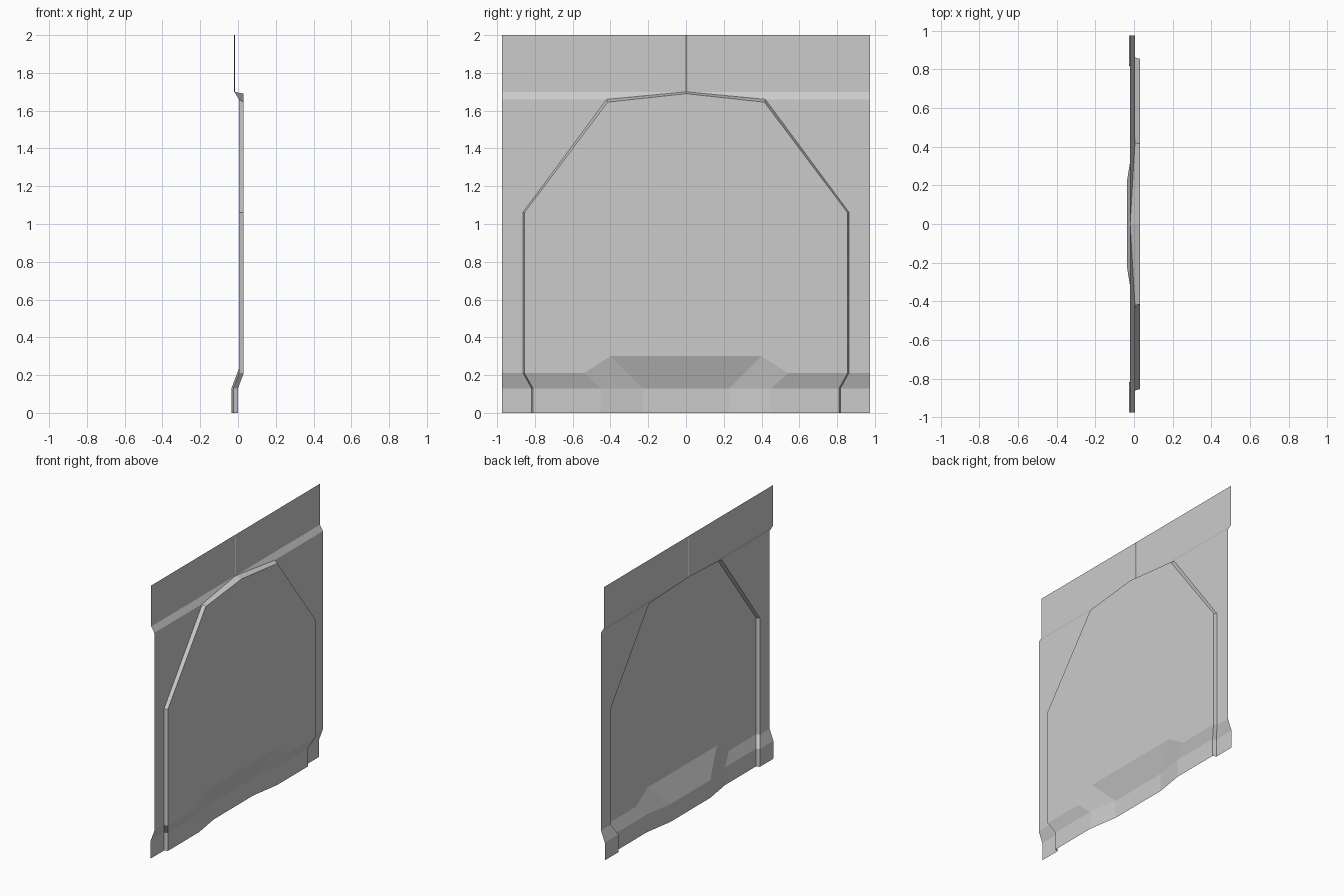
import bpy
import bmesh
from mathutils import Vector

if "Cube" in bpy.data.objects:
    bpy.data.objects.remove(bpy.data.objects["Cube"], do_unlink=True)

grey = bpy.data.materials.new("light_grey")
grey.use_nodes = True
COLOUR = (0.6, 0.6, 0.6, 1)
grey.diffuse_color = COLOUR
grey.node_tree.nodes["Principled BSDF"].inputs["Base Color"].default_value = COLOUR

# Depths of the pressed levels
RAISED, FRAME, FLAP = 0.03, 0.005, -0.02
FOOT, FRAME_FOOT, DENT = 0.0, -0.025, -0.035
HALF, KNEE, ANKLE = 0.975, 0.21, 0.13


def at(x, *points):
    """Lift (y, z) points to depth x."""
    return [Vector((x, y, z)) for y, z in points]


def sheet(name, faces):
    """One half of a folded sheet, mirrored across the centre line."""
    bm = bmesh.new()
    for corners in faces:
        face = bm.faces.new([bm.verts.new(c) for c in corners])
        face.normal_update()
        if face.normal.x < 0:
            face.normal_flip()
    bmesh.ops.remove_doubles(bm, verts=bm.verts, dist=0.0005)
    mesh = bpy.data.meshes.new(name)
    bm.to_mesh(mesh)
    bm.free()
    mesh.materials.append(grey)
    obj = bpy.data.objects.new(name, mesh)
    bpy.context.collection.objects.link(obj)
    mirror = obj.modifiers.new("mirror", "MIRROR")
    mirror.use_axis = (False, True, False)
    return obj


def strip(a, b):
    """Quads joining two paths of equal length."""
    return [[a[i], a[i + 1], b[i + 1], b[i]] for i in range(len(a) - 1)]


# Outline of the raised panel, and the line where its rim meets the frame
inner = (at(RAISED, (0, 1.69), (0.415, 1.645), (0.855, 1.06), (0.855, KNEE))
         + at(FOOT, (0.81, ANKLE), (0.81, 0)))
outer = (at(FLAP, (0, 1.70))
         + at(FRAME, (0.42, 1.66), (0.862, 1.063), (0.862, KNEE))
         + at(FRAME_FOOT, (0.818, ANKLE), (0.818, 0)))
side = (at(FRAME, (HALF, 1.66), (HALF, 1.063), (HALF, KNEE))
        + at(FRAME_FOOT, (HALF, ANKLE), (HALF, 0)))

# Raised panel with its kicked-in foot and central dent
dent_top = at(RAISED, (0, 0.30), (0.40, 0.30), (0.54, KNEE))
dent_low = at(DENT, (0, ANKLE), (0.23, ANKLE)) + at(FOOT, (0.45, ANKLE))
floor = at(DENT, (0, 0), (0.23, 0)) + at(FOOT, (0.45, 0))
sheet("raised_panel",
      [inner[:4] + dent_top[::-1]]
      + strip(dent_top + [inner[3]], dent_low + [inner[4]])
      + strip(dent_low + [inner[4]], floor + [inner[5]]))

# Rim and surrounding frame
sheet("panel_rim", strip(inner, outer))
sheet("side_frame", strip(outer[1:], side))

# Top flap, the slope under it, and the thin seam at its centre
flap_low = at(FLAP, (0, 1.70), (HALF, 1.70))
sheet("flap_slope", [flap_low + [side[0], outer[1]]])
sheet("top_flap", strip(at(FLAP, (0.007, 2), (HALF, 2)),
                        at(FLAP, (0.007, 1.70), (HALF, 1.70))))
seam_low = at(FLAP, (0.007, 1.70)) + at(FLAP + 0.004, (0, 1.695))
seam_high = at(FLAP, (0.007, 2)) + at(FLAP + 0.004, (0, 2))
sheet("flap_seam", strip(seam_low, seam_high))
